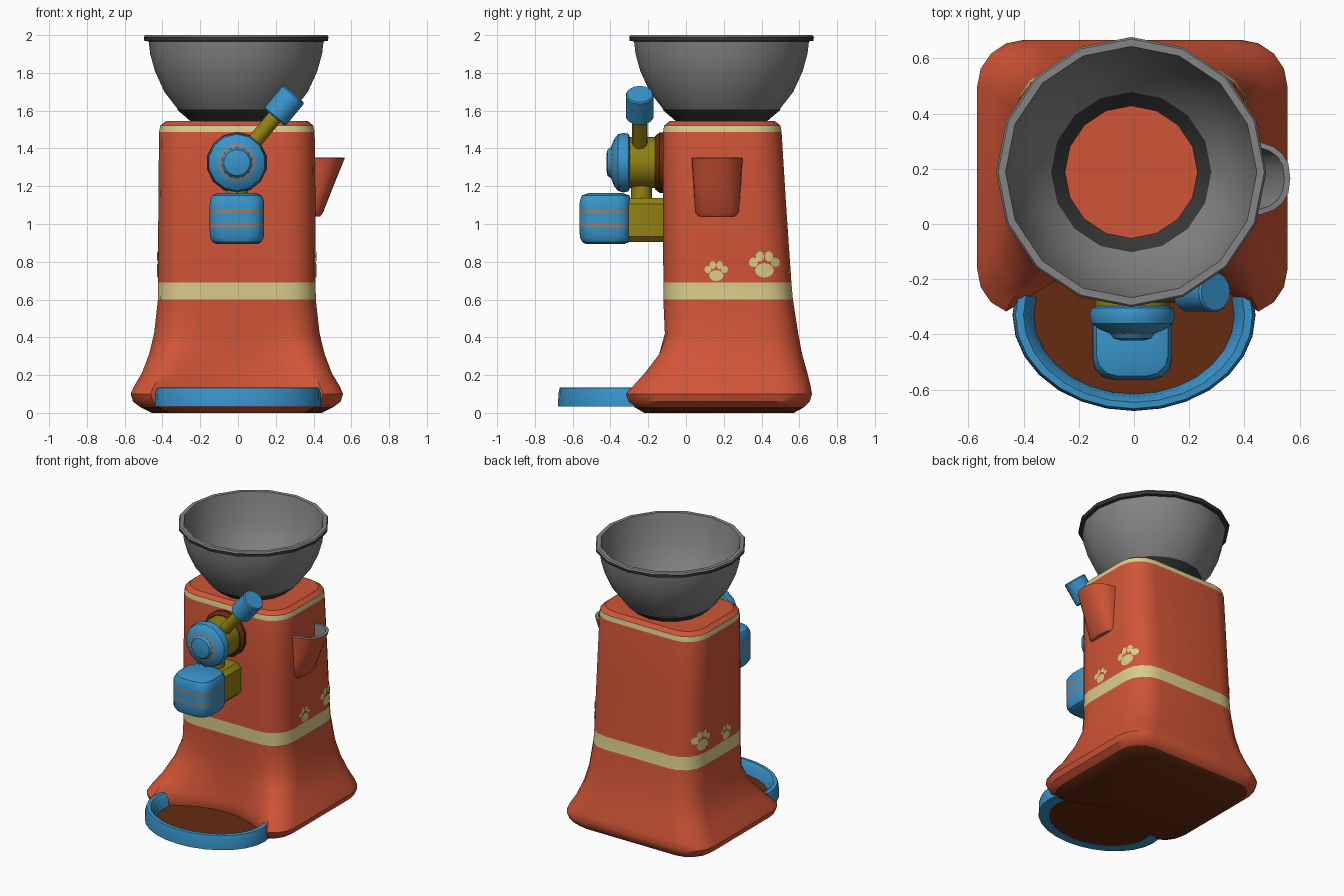
import bpy, bmesh, math
from mathutils import Vector
from mathutils.bvhtree import BVHTree

if "Cube" in bpy.data.objects:
    bpy.data.objects.remove(bpy.data.objects["Cube"])

CX = -0.006  # centre line of the machine


def material(name, rgb):
    m = bpy.data.materials.new(name)
    m.diffuse_color = (*rgb, 1)
    m.use_nodes = True
    m.node_tree.nodes["Principled BSDF"].inputs["Base Color"].default_value = m.diffuse_color
    return m


RED = material("orange_red", (0.63, 0.09, 0.037))
BLUE = material("blue", (0.04, 0.30, 0.60))
CREAM = material("cream", (0.70, 0.61, 0.26))
MUSTARD = material("mustard", (0.29, 0.22, 0.006))
BROWN = material("dark_brown", (0.13, 0.024, 0.005))
GREY = material("grey", (0.23, 0.23, 0.23))
DARK = material("dark_grey", (0.04, 0.04, 0.04))


def finish(name, bm, mats, rule=None, angle=35, recalc=True):
    if recalc:
        bmesh.ops.recalc_face_normals(bm, faces=bm.faces)
    for f in bm.faces:
        f.material_index = rule(f.calc_center_median()) if rule else 0
    me = bpy.data.meshes.new(name)
    bm.to_mesh(me)
    bm.free()
    for m in mats:
        me.materials.append(m)
    ob = bpy.data.objects.new(name, me)
    bpy.context.collection.objects.link(ob)
    bpy.ops.object.select_all(action='DESELECT')
    ob.select_set(True)
    bpy.context.view_layer.objects.active = ob
    bpy.ops.object.shade_smooth_by_angle(angle=math.radians(angle))
    return ob


def loft(name, rings, mats, rule=None, caps=(True, True), closed=True, angle=35):
    """Skin a list of point rings."""
    bm = bmesh.new()
    vs = [[bm.verts.new(p) for p in r] for r in rings]
    n = len(vs[0])
    for a, b in zip(vs, vs[1:]):
        for i in range(n if closed else n - 1):
            j = (i + 1) % n
            bm.faces.new((a[i], a[j], b[j], b[i]))
    if caps[0]:
        bm.faces.new(vs[0])
    if caps[1]:
        bm.faces.new(vs[-1])
    return finish(name, bm, mats, rule, angle)


def lathe(name, profile, n, loc, direction, mats, rule=None, caps=(True, True)):
    """Spin (radius, height) points around an axis; rule sees local centres."""
    rings = [[(r * math.sin(math.tau * i / n), r * math.cos(math.tau * i / n), h)
              for i in range(n)] for r, h in profile]
    ob = loft(name, rings, mats, rule, caps)
    ob.location = loc
    ob.rotation_mode = 'QUATERNION'
    ob.rotation_quaternion = Vector(direction).to_track_quat('Z', 'Y')
    return ob


def rounded_ring(z, hx, y0, y1, r, dent=0.0, seg=4):
    """Rounded rectangle at height z, with a hollow in its front edge."""
    pts = []
    for sx, yc, a0 in ((1, y1 - r, 0), (-1, y1 - r, 90), (-1, y0 + r, 180), (1, y0 + r, 270)):
        for k in range(seg + 1):
            a = math.radians(a0 + 90 * k / seg)
            pts.append((sx * (hx - r) + r * math.cos(a), yc + r * math.sin(a)))
        if a0 == 180:
            pts += [((hx - r) * t, y0) for t in (-0.75, -0.5, -0.25, 0, 0.25, 0.5, 0.75)]
    out = []
    for x, y in pts:
        if y < y0 + r:
            y += dent * max(0, 1 - (x / (0.82 * hx)) ** 2)
        out.append((CX + x, y, z))
    return out


# Body: flared housing with cream bands and a dark underside
levels = [  # z, half width, front, back, corner radius, front hollow
    (0.0, 0.45, -0.24, 0.57, 0.15, 0.13), (0.03, 0.51, -0.29, 0.625, 0.16, 0.17),
    (0.06, 0.55, -0.32, 0.655, 0.17, 0.19), (0.10, 0.562, -0.333, 0.667, 0.17, 0.20),
    (0.14, 0.545, -0.30, 0.66, 0.17, 0.17), (0.21, 0.503, -0.24, 0.643, 0.17, 0.12),
    (0.31, 0.465, -0.16, 0.615, 0.17, 0.045), (0.42, 0.438, -0.112, 0.594, 0.17, 0.0),
    (0.60, 0.418, -0.12, 0.566, 0.16, 0), (0.69, 0.417, -0.12, 0.558, 0.16, 0),
    (1.10, 0.416, -0.122, 0.53, 0.16, 0), (1.488, 0.412, -0.122, 0.506, 0.16, 0),
    (1.522, 0.405, -0.115, 0.50, 0.155, 0), (1.545, 0.375, -0.085, 0.47, 0.13, 0)]


def body_rule(c):
    if c.z < 0.04:
        return 2
    return 1 if 0.61 < c.z < 0.68 or 1.49 < c.z < 1.52 else 0


body = loft("body", [rounded_ring(*l) for l in levels], [RED, CREAM, BROWN],
            lambda c: 2 if c.z < 0.029 else body_rule(c) if c.z > 0.05 else 0)

# Hopper bowl on a dark neck
lathe("hopper_bowl",
      [(0.225, 1.53), (0.312, 1.605), (0.308, 1.607), (0.38, 1.70), (0.43, 1.81), (0.455, 1.90),
       (0.463, 1.967), (0.486, 1.969), (0.489, 1.99), (0.482, 2.0), (0.455, 2.0),
       (0.447, 1.965), (0.415, 1.81), (0.36, 1.70), (0.29, 1.60), (0.24, 1.546)],
      16, (-0.01, 0.188, 0), (0, 0, 1), [GREY, DARK],
      lambda c: 1 if c.z < 1.6 or (1.966 < c.z < 1.985 and math.hypot(c.x, c.y) > 0.46) else 0,
      (False, False))


# Side pocket: tapered half cup, open at the top
def pocket_ring(z, x_out, ry, n=20):
    pts = []
    for i in range(n):
        a = math.tau * i / n
        c, s = math.cos(a), math.sin(a)
        pts.append((0.39 + (x_out - 0.39) * math.copysign(abs(c) ** 0.8, c),
                    0.165 + ry * math.copysign(abs(s) ** 0.8, s), z))
    return pts


pocket_levels = [(1.04, 0.435, 0.10), (1.06, 0.45, 0.118), (1.20, 0.505, 0.127), (1.35, 0.566, 0.136),
                 (1.352, 0.545, 0.118), (1.20, 0.487, 0.108), (1.10, 0.45, 0.10)]
pocket = loft("side_pocket", [pocket_ring(*l) for l in pocket_levels], [RED, GREY])
for f in pocket.data.polygons[60:140]:   # rim and inner wall
    f.material_index = 1


# Front dish: brown floor and blue rim
def dish_point(a, s, z):
    return (0.44 * s * math.cos(a), -0.33 + 0.347 * s * math.sin(a), z)


rim_profile = [(1.0, 0.035), (0.997, 0.10), (0.975, 0.133), (0.91, 0.135), (0.85, 0.10),
               (0.82, 0.04), (0.83, 0.035)]
arc = [math.radians(167 + 206 * i / 16) for i in range(17)]
loft("dish_rim", [[dish_point(a, s, z) for s, z in rim_profile] for a in arc], [BLUE])
loft("dish_floor", [[dish_point(math.tau * i / 28, 0.9, z) for i in range(28)]
                    for z in (0.036, 0.05)], [BROWN])

# Tap: collar, barrel and round knob facing the front
FRONT = (0, -1, 0)
lathe("tap_collar", [(0.16, 0.10), (0.16, 0.14), (0.14, 0.165)], 14, (CX, 0, 1.325), FRONT, [BROWN])
lathe("tap_barrel", [(0.135, 0.11), (0.135, 0.30)], 16, (CX, 0, 1.325), FRONT, [MUSTARD])
lathe("tap_knob", [(0.12, 0.29), (0.152, 0.305), (0.158, 0.33), (0.15, 0.36), (0.125, 0.38),
                   (0.10, 0.39), (0.082, 0.397), (0.07, 0.415), (0.04, 0.422)],
      14, (CX, 0, 1.325), FRONT, [BLUE, GREY], lambda c: 1 if 0.391 < c.z < 0.396 else 0)

# Lever with blue grip, leaning to the right
lean = Vector((0.64, 0, 0.77))
base = Vector((CX, -0.245, 1.325))
lathe("lever_stem", [(0.04, 0), (0.04, 0.33)], 12, base, lean, [MUSTARD])
lathe("lever_grip", [(0.066, 0.312), (0.074, 0.32), (0.074, 0.464), (0.068, 0.472)],
      14, base, lean, [BLUE])

# Spout: down pipe, mounting block and striped nozzle
lathe("down_pipe", [(0.056, 1.10), (0.056, 1.25)], 12, (CX, -0.235, 0), (0, 0, 1), [MUSTARD])
block = [(z, h, -0.31, -0.10, 0.02, 0, 2)
         for z, h in ((0.905, 0.085), (0.935, 0.115), (1.107, 0.115), (1.137, 0.085))]
loft("spout_block", [rounded_ring(*l) for l in block], [MUSTARD])
nozzle = [(0.895, 0.11, -0.53, -0.325), (0.905, 0.13, -0.55, -0.30), (0.93, 0.143, -0.562, -0.292),
          (0.985, 0.144, -0.564, -0.292), (1.008, 0.144, -0.564, -0.292),
          (1.055, 0.144, -0.564, -0.292), (1.08, 0.144, -0.564, -0.292),
          (1.125, 0.143, -0.562, -0.292), (1.152, 0.13, -0.55, -0.30), (1.165, 0.10, -0.51, -0.34)]
loft("spout_nozzle", [rounded_ring(*l, 0.075, 0, 3) for l in nozzle], [BLUE, GREY],
     lambda c: 1 if 0.986 < c.z < 1.007 or 1.056 < c.z < 1.079 else 0)

# Paw prints: thin patches draped on both sides of the body
tree = BVHTree.FromPolygons([v.co for v in body.data.vertices],
                            [p.vertices for p in body.data.polygons])


def paw(name, side, y, z, s):
    bm = bmesh.new()

    def drape(py, pz):
        hit, nor, _, _ = tree.ray_cast(Vector((side * 2, py, pz)), Vector((-side, 0, 0)))
        return bm.verts.new(hit + Vector((side, 0.25 * (py - 0.22), 0)).normalized() * lift)

    blobs = [(0, -0.03, 0.05, 0.038), (-0.058, 0.012, 0.024, 0.025), (-0.024, 0.043, 0.022, 0.028),
             (0.024, 0.043, 0.022, 0.028), (0.058, 0.012, 0.024, 0.025)]
    for k, (by, bz, ry, rz) in enumerate(blobs):
        lift = 0.005 + 0.0003 * k
        mid = drape(y + by * s, z + bz * s)
        rings = []
        for t in (0.5, 1.0):
            rings.append([drape(y + s * (by + t * ry * math.cos(i * math.tau / 12)),
                                z + s * (bz + t * rz * math.sin(i * math.tau / 12)))
                          for i in range(12)])
        for i in range(12):
            j = (i + 1) % 12
            loops = [(mid, rings[0][i], rings[0][j]),
                     (rings[0][i], rings[1][i], rings[1][j], rings[0][j])]
            for q in loops:
                bm.faces.new(q if side > 0 else q[::-1])
    finish(name, bm, [CREAM], recalc=False)


for side, label in ((1, "right"), (-1, "left")):
    paw("paw_print_back_" + label, side, 0.415, 0.785, 1.0)
    paw("paw_print_front_" + label, side, 0.16, 0.75, 0.76)
